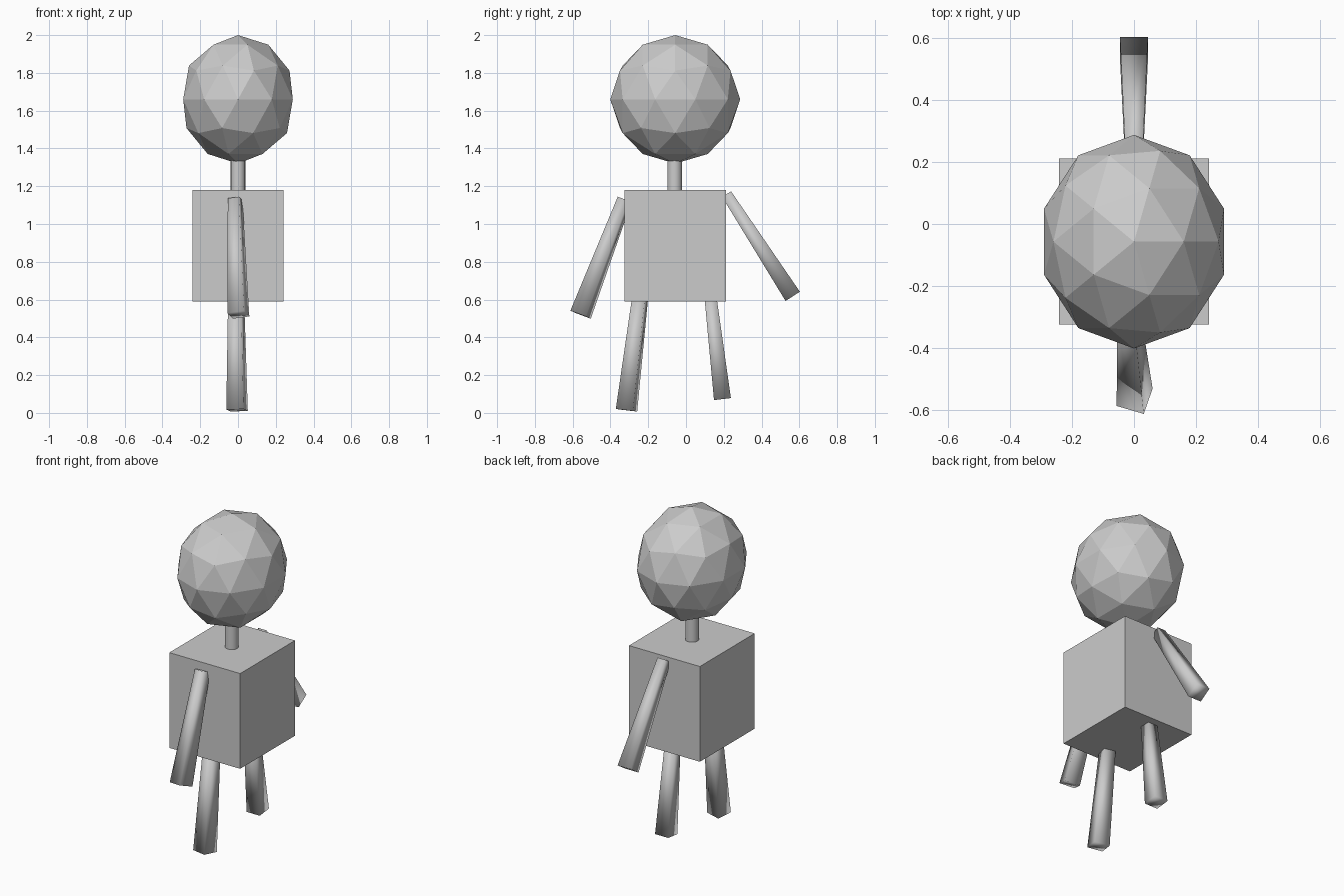
import bpy
import math
from mathutils import Vector, Matrix

if "Cube" in bpy.data.objects:
    bpy.data.objects.remove(bpy.data.objects["Cube"])


def smooth(obj):
    for p in obj.data.polygons:
        p.use_smooth = True


def limb(name, top, end, side_top, side_end, twist=0.0):
    """Tapered four-sided limb running from top to end."""
    top, end = Vector(top), Vector(end)
    axis = (end - top).normalized()
    v = axis.cross(Vector((1, 0, 0))).normalized()
    u = v.cross(axis)
    verts = []
    for centre, side in ((top, side_top), (end, side_end)):
        for k in range(4):
            a = math.radians(45 + 90 * k + twist)
            r = side / math.sqrt(2)
            verts.append(centre + u * r * math.cos(a) + v * r * math.sin(a))
    faces = [(0, 1, 2, 3), (7, 6, 5, 4)]
    faces += [(k, k + 4, (k + 1) % 4 + 4, (k + 1) % 4) for k in range(4)]
    mesh = bpy.data.meshes.new(name)
    mesh.from_pydata(verts, [], faces)
    mesh.update()
    obj = bpy.data.objects.new(name, mesh)
    bpy.context.collection.objects.link(obj)
    bpy.context.view_layer.objects.active = obj
    # consistent outward normals
    import bmesh
    bm = bmesh.new()
    bm.from_mesh(mesh)
    bmesh.ops.recalc_face_normals(bm, faces=bm.faces)
    bm.to_mesh(mesh)
    bm.free()
    smooth(obj)
    return obj


# Faceted head
bpy.ops.mesh.primitive_ico_sphere_add(subdivisions=2, radius=1, location=(0, -0.057, 1.66))
head = bpy.context.object
head.name = "head"
head.scale = (0.305, 0.344, 0.34)

# Box body
bpy.ops.mesh.primitive_cube_add(size=1, location=(0, -0.057, 0.885))
body = bpy.context.object
body.name = "body"
body.scale = (0.484, 0.535, 0.588)

# Neck
bpy.ops.mesh.primitive_cylinder_add(vertices=16, radius=0.039, depth=0.17, location=(0, -0.06, 1.255))
neck = bpy.context.object
neck.name = "neck"
bpy.ops.object.shade_smooth_by_angle(angle=math.radians(40))

# Arms and legs
limb("front_arm", (-0.015, -0.325, 1.13), (0.002, -0.558, 0.52), 0.062, 0.092, 18)
limb("back_arm", (0, 0.215, 1.158), (0, 0.565, 0.617), 0.056, 0.09)
limb("front_leg", (-0.01, -0.243, 0.61), (-0.005, -0.315, 0.014), 0.07, 0.094, 14)
limb("back_leg", (0, 0.13, 0.61), (0, 0.193, 0.073), 0.064, 0.09)
